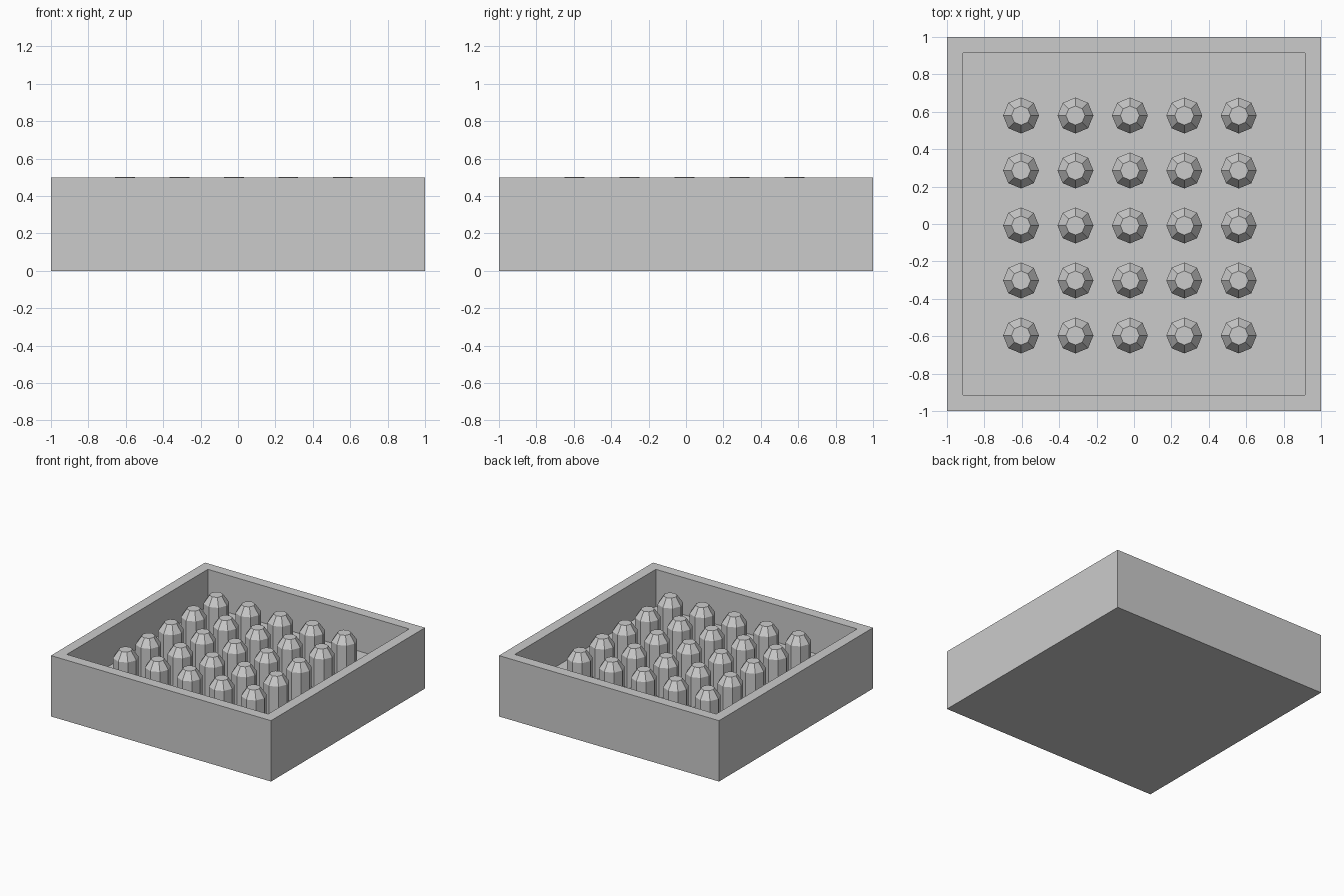
import bpy, bmesh, math

if "Cube" in bpy.data.objects:
    bpy.data.objects.remove(bpy.data.objects["Cube"])

WALL_IN = 0.915      # half width of the cavity
FLOOR_Z = 0.195      # cavity floor height
RIM_Z = 0.5

grey = bpy.data.materials.new("plain grey")
grey.diffuse_color = (0.6, 0.6, 0.6, 1)
grey.use_nodes = True
grey.node_tree.nodes["Principled BSDF"].inputs["Base Color"].default_value = grey.diffuse_color


def add_object(name, bm):
    bmesh.ops.recalc_face_normals(bm, faces=bm.faces[:])
    mesh = bpy.data.meshes.new(name)
    bm.to_mesh(mesh)
    bm.free()
    mesh.materials.append(grey)
    obj = bpy.data.objects.new(name, mesh)
    bpy.context.collection.objects.link(obj)
    return obj


def loft(bm, rings):
    """Skin a list of (sides, radius, z, start angle) rings, capped at both ends."""
    loops = []
    for sides, r, z, a0 in rings:
        loops.append([bm.verts.new((r * math.cos(a0 + i * math.tau / sides),
                                    r * math.sin(a0 + i * math.tau / sides), z))
                      for i in range(sides)])
    for a, b in zip(loops, loops[1:]):
        n = len(a)
        for i in range(n):
            j = (i + 1) % n
            bm.faces.new((a[i], a[j], b[j], b[i]))
    bm.faces.new(loops[0][::-1])
    bm.faces.new(loops[-1])


# Open square tray: outer wall, flat rim, inner wall, floor
bm = bmesh.new()
R2, Q = math.sqrt(2), math.pi / 4
loft(bm, [(4, R2, 0, Q), (4, R2, RIM_Z, Q),
          (4, WALL_IN * R2, RIM_Z, Q), (4, WALL_IN * R2, FLOOR_Z, Q)])
add_object("tray", bm)

# Octagonal peg with a tapered top
bm = bmesh.new()
loft(bm, [(8, 0.096, FLOOR_Z - 0.01, 0), (8, 0.096, 0.438, 0), (8, 0.051, 0.503, 0)])
peg = add_object("peg", bm)

# 5 x 5 grid of pegs sharing one mesh
for row in range(5):
    for col in range(5):
        obj = peg
        if row or col:
            obj = bpy.data.objects.new(f"peg_{row}_{col}", peg.data)
            bpy.context.collection.objects.link(obj)
        obj.location = (-0.604 + 0.291 * col, -0.596 + 0.294 * row, 0)
